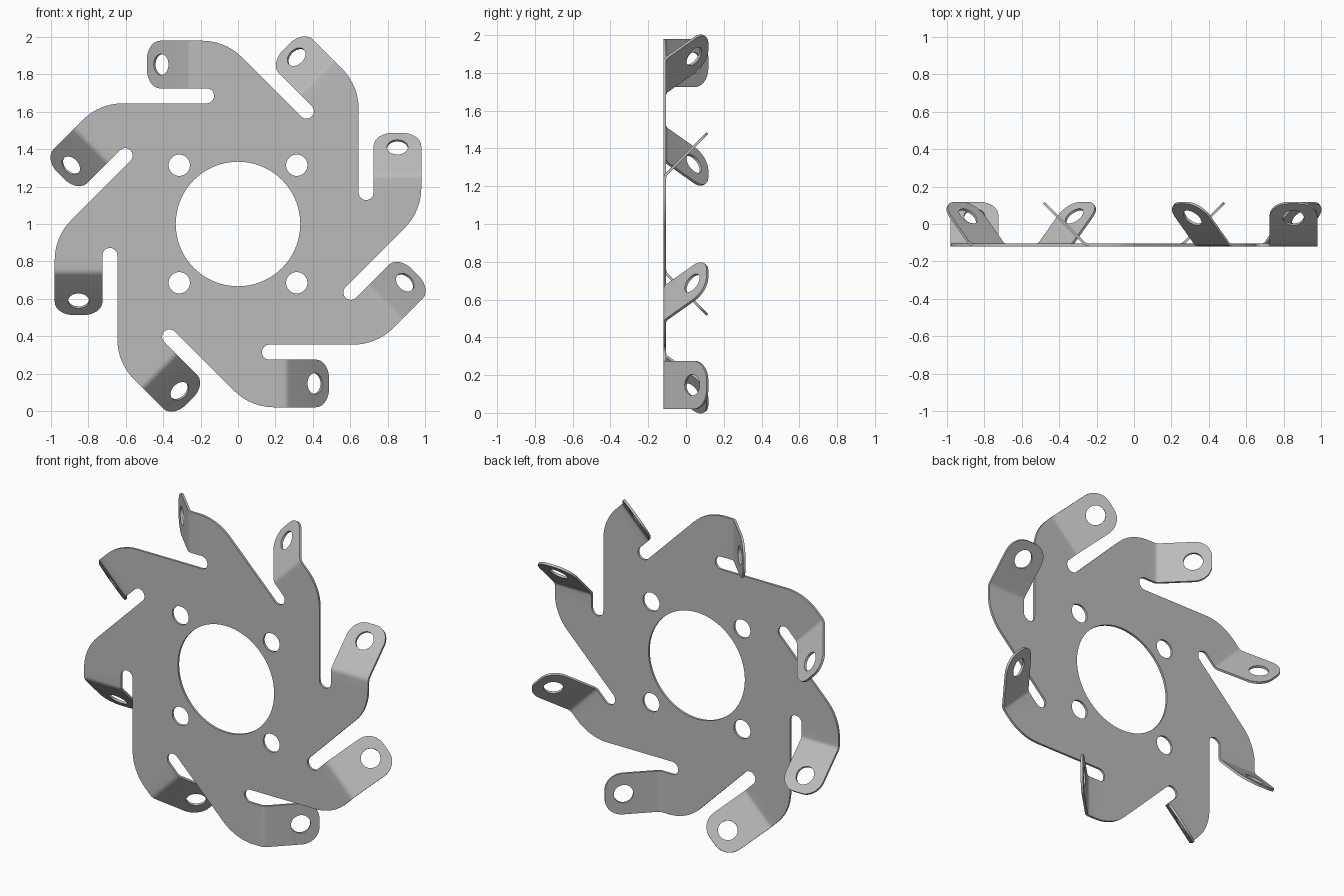
import bpy, bmesh
from math import sin, cos, pi, radians, sqrt
from mathutils import Matrix, Vector

cube = bpy.data.objects.get("Cube")
if cube:
    bpy.data.objects.remove(cube)

ARMS = 8
THICK = 0.014
PLATE_Y = -0.112              # middle of the sheet
OUTER, TAB_IN, NECK = 0.98, 0.725, 0.645   # edge distances from the centre
FILLET = 0.3
BEND_U, BEND_R, BEND_STEPS = 0.24, 0.04, 4
TAB_LEN, TAB_CORNER = 0.302, 0.1
FOLD = radians(45)


def arc(cx, cy, r, a0, a1, n):
    """Points on an arc, angles in degrees."""
    return [(cx + r * cos(radians(a0 + (a1 - a0) * i / n)),
             cy + r * sin(radians(a0 + (a1 - a0) * i / n))) for i in range(n + 1)]


def circle(cx, cy, r, n):
    return arc(cx, cy, r, 0, 360, n)[:-1]


def turn(k):
    """Rotation that carries the first arm to arm k."""
    return Matrix.Rotation(-2 * pi * k / ARMS, 3, 'Y')


def bend_point(angle, v):
    """Point on the rounded fold of the first arm."""
    return Vector((BEND_U + BEND_R * sin(angle), PLATE_Y + BEND_R * (1 - cos(angle)), v))


def tab_point(s, v):
    """Point on the folded tab, s along its length."""
    return bend_point(FOLD, v) + Vector((cos(FOLD), sin(FOLD), 0)) * s


def fill(bm, loops):
    """Fill an outline, with any holes, as a flat sheet."""
    edges = []
    for loop in loops:
        vs = [bm.verts.new(p) for p in loop]
        edges += [bm.edges.new((a, b)) for a, b in zip(vs, vs[1:] + vs[:1])]
    bmesh.ops.triangle_fill(bm, use_beauty=True, edges=edges, normal=(0, -1, 0))


def flat(p):
    return Vector((p[0], PLATE_Y, p[1]))


bm = bmesh.new()

# Plate: one arm edge repeated around the centre, with bore and bolt holes
fillet_x = (OUTER - FILLET) - (NECK - FILLET) * sqrt(2)
slot_r = (TAB_IN - NECK) / 2
arm = arc(fillet_x, FILLET - OUTER, FILLET, -135, -90, 10)
arm += [(BEND_U, -OUTER), (BEND_U, -TAB_IN)]
arm += arc(0.168, -(TAB_IN + NECK) / 2, slot_r, -90, -270, 16)
outline = [turn(k) @ flat(p) for k in range(ARMS) for p in arm]
holes = [circle(0, 0, 0.333, 72)]
holes += [circle(sx * 0.314, sz * 0.314, 0.057, 40) for sx in (-1, 1) for sz in (-1, 1)]
fill(bm, [outline] + [[flat(p) for p in h] for h in holes])

# Tabs: rounded fold strip and pierced, round-cornered end on each arm
c = TAB_CORNER
tab = [(0, -OUTER)]
tab += arc(TAB_LEN - c, c - OUTER, c, -90, 0, 10)
tab += arc(TAB_LEN - c, -TAB_IN - c, c, 0, 90, 10)
tab += [(0, -TAB_IN)]
eye = circle(0.195, -(OUTER + TAB_IN) / 2, 0.056, 40)
for k in range(ARMS):
    rot = turn(k)
    rows = [[bm.verts.new(rot @ bend_point(FOLD * i / BEND_STEPS, v)) for v in (-OUTER, -TAB_IN)]
            for i in range(BEND_STEPS + 1)]
    for (a, b), (d, e) in zip(rows, rows[1:]):
        bm.faces.new((a, d, e, b))
    fill(bm, [[rot @ tab_point(*p) for p in loop] for loop in (tab, eye)])

bmesh.ops.remove_doubles(bm, verts=bm.verts, dist=0.0005)
bmesh.ops.recalc_face_normals(bm, faces=bm.faces)
mesh = bpy.data.meshes.new("bracket_plate")
bm.to_mesh(mesh)
bm.free()

plate = bpy.data.objects.new("bracket_plate", mesh)
bpy.context.collection.objects.link(plate)
plate.location.z = 1

# Grey sheet metal
metal = bpy.data.materials.new("grey_metal")
metal.use_nodes = True
grey = (0.5, 0.5, 0.5, 1)
metal.diffuse_color = grey
metal.node_tree.nodes["Principled BSDF"].inputs["Base Color"].default_value = grey
mesh.materials.append(metal)

# Sheet thickness
solid = plate.modifiers.new("thickness", 'SOLIDIFY')
solid.thickness = THICK
solid.offset = 0
solid.use_even_offset = True
bpy.ops.object.select_all(action='DESELECT')
plate.select_set(True)
bpy.context.view_layer.objects.active = plate
bpy.ops.object.modifier_apply(modifier=solid.name)
bpy.ops.object.shade_smooth_by_angle(angle=radians(13))
